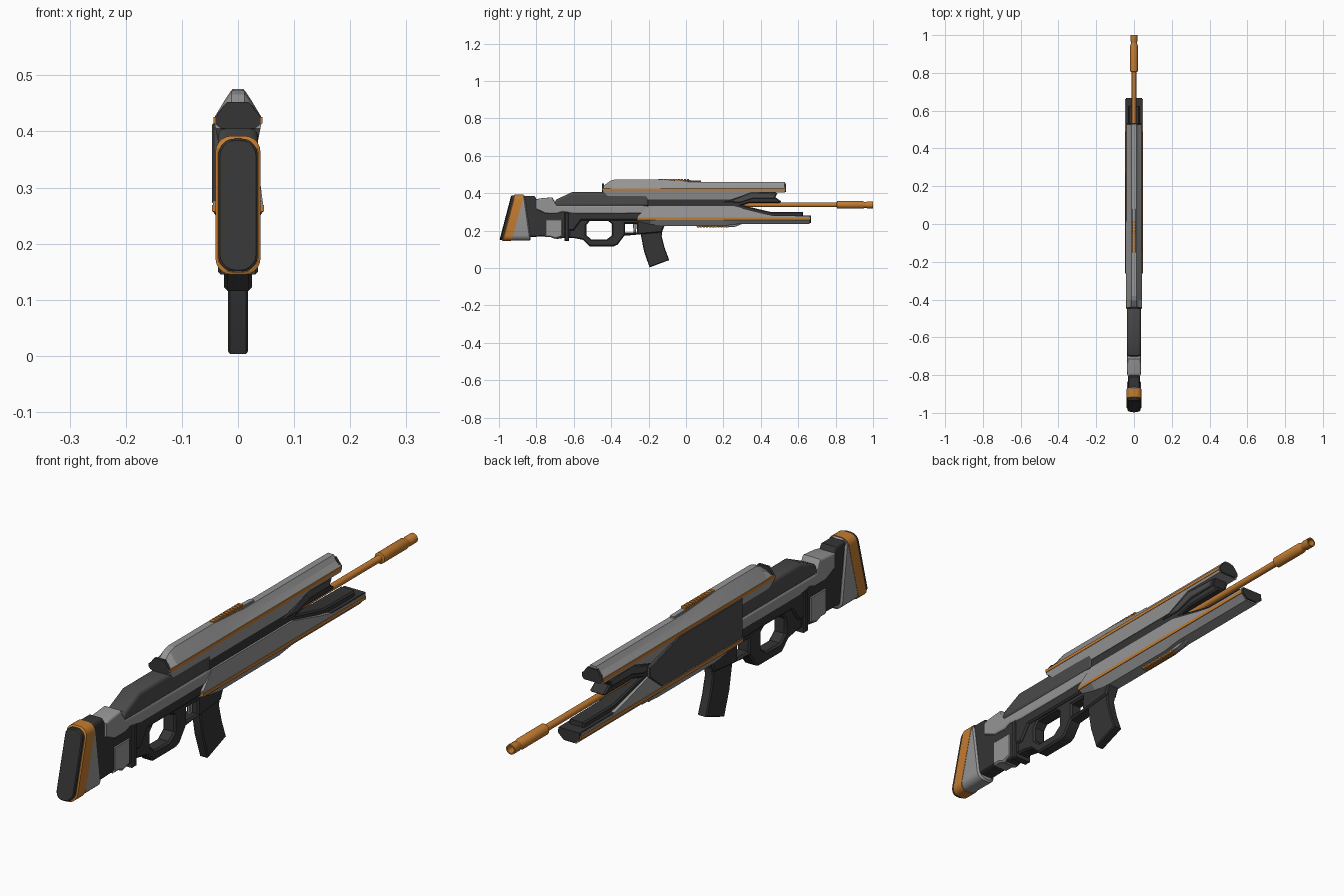
import bpy, bmesh
from math import sin, cos, pi, radians
from mathutils import Matrix

if "Cube" in bpy.data.objects:
    bpy.data.objects.remove(bpy.data.objects["Cube"])

def material(name, r, g, b):
    m = bpy.data.materials.new(name)
    m.diffuse_color = (r, g, b, 1)
    m.use_nodes = True
    m.node_tree.nodes["Principled BSDF"].inputs["Base Color"].default_value = m.diffuse_color
    return m

DARK = material("dark", .035, .035, .035)
MID = material("mid_dark", .07, .07, .07)
GREY = material("grey", .3, .3, .3)
ORANGE = material("orange", .55, .2, .03)

def finish(ob, mat, smooth=30):
    bpy.ops.object.select_all(action='DESELECT')
    ob.select_set(True)
    bpy.context.view_layer.objects.active = ob
    if ob.type == 'CURVE':
        bpy.ops.object.convert(target='MESH')
        ob = bpy.context.object
    ob.data.materials.clear()
    ob.data.materials.append(mat)
    bpy.ops.object.shade_smooth_by_angle(angle=radians(smooth))
    return ob

def plate(name, half, mat, *outlines, bevel=.006, x=0, res=0):
    """Side profile (y, z), with optional holes, extruded to +-half in x."""
    cu = bpy.data.curves.new(name, 'CURVE')
    cu.dimensions, cu.fill_mode = '2D', 'BOTH'
    cu.extrude, cu.bevel_depth = half - bevel, bevel
    cu.bevel_resolution, cu.offset = res, -bevel
    for pts in outlines:
        s = cu.splines.new('POLY')
        s.points.add(len(pts) - 1)
        for p, (y, z) in zip(s.points, pts):
            p.co = (y, z, 0, 1)
        s.use_cyclic_u = True
    ob = bpy.data.objects.new(name, cu)
    bpy.context.collection.objects.link(ob)
    ob.matrix_world = Matrix(((0, 0, 1, x), (1, 0, 0, 0), (0, 1, 0, 0), (0, 0, 0, 1)))
    return finish(ob, mat)

def loft(name, rings, mat, smooth=30):
    """Skin a row of closed rings and cap both ends."""
    bm = bmesh.new()
    vs = [[bm.verts.new(p) for p in r] for r in rings]
    for a, b in zip(vs, vs[1:]):
        for i in range(len(a)):
            j = (i + 1) % len(a)
            bm.faces.new((a[i], a[j], b[j], b[i]))
    bm.faces.new(vs[0])
    bm.faces.new(vs[-1])
    bmesh.ops.recalc_face_normals(bm, faces=bm.faces)
    me = bpy.data.meshes.new(name)
    bm.to_mesh(me)
    bm.free()
    ob = bpy.data.objects.new(name, me)
    bpy.context.collection.objects.link(ob)
    return finish(ob, mat, smooth)

def mirrored(y, half):
    return [(x, y, z) for x, z in half] + [(-x, y, z) for x, z in reversed(half)]

def hull(name, stations, shape, mat):
    return loft(name, [mirrored(y, shape(z)) for y, z in stations], mat, 10)

# butt: curved rounded-rectangle layers
def back(z):
    t = (z - .145) / .245
    return -1 + .1 * t - .035 * t * t

def front(z):
    return -.835 - .14 * (z - .145)

def butt_ring(inset, yfun):
    pts, r = [], .028
    hx, z0, z1 = .04 - inset, .145 + inset, .392 - inset
    for k, (cx, cz) in enumerate(((hx - r, z1 - r), (r - hx, z1 - r), (r - hx, z0 + r), (hx - r, z0 + r))):
        for i in range(6):
            a = k * pi / 2 + i * pi / 10
            x, z = cx + r * cos(a), cz + r * sin(a)
            pts.append((x, yfun(z), z))
    return pts

at = lambda d: (lambda z: back(z) + d)
loft("butt_pad", [butt_ring(.008, at(0)), butt_ring(.005, at(.004)), butt_ring(.005, at(.02))], DARK)
loft("butt_band", [butt_ring(.004, at(.014)), butt_ring(0, at(.018)), butt_ring(0, at(.065))], ORANGE)
loft("butt_base", [butt_ring(.002, at(.06)), butt_ring(.002, front), butt_ring(.008, lambda z: front(z) + .006)], GREY)

# stock neck and cheek panels
plate("stock_neck", .031, DARK, [(-.88, .385), (-.81, .385), (-.795, .36), (-.62, .33), (-.62, .165), (-.69, .155),
      (-.71, .17), (-.85, .165), (-.85, .25), (-.88, .3)], bevel=.01, res=2)
plate("cheek_piece", .036, GREY, [(-.805, .366), (-.78, .372), (-.715, .378), (-.69, .335), (-.24, .335), (-.2, .33),
      (-.2, .29), (-.6, .29), (-.66, .3), (-.69, .29), (-.75, .29), (-.805, .315)], bevel=.008, res=2)
plate("stock_lower_panel", .034, GREY, [(-.755, .262), (-.66, .262), (-.66, .168), (-.7, .155), (-.725, .165), (-.755, .165)])
plate("stock_ridge", .036, DARK, [(-.65, .3), (-.625, .3), (-.625, .145), (-.65, .145)], bevel=.005)

# receiver
plate("receiver_top", .036, MID, [(-.71, .33), (-.695, .365), (-.61, .405), (-.445, .405), (-.2, .395), (-.2, .33)],
      bevel=.014, res=3)
plate("receiver_lower", .025, DARK,
      [(-.64, .3), (-.2, .3), (-.12, .26), (-.115, .225), (-.13, .19), (-.24, .18), (-.33, .172), (-.365, .125),
       (-.385, .116), (-.515, .116), (-.55, .15), (-.6, .16), (-.64, .16)],
      [(-.515, .25), (-.415, .25), (-.395, .235), (-.395, .175), (-.425, .152), (-.505, .152), (-.533, .175), (-.533, .23)],
      [(-.325, .236), (-.262, .236), (-.262, .19), (-.325, .19)])
plate("receiver_side", .033, DARK, [(-.64, .3), (-.2, .3), (-.24, .255), (-.56, .255), (-.6, .2), (-.64, .2)])
plate("trigger", .006, GREY, [(-.285, .245), (-.262, .245), (-.268, .19), (-.28, .19)], bevel=.002)
plate("magazine", .018, DARK, [(-.245, .24), (-.12, .24), (-.13, .17), (-.115, .11), (-.09, .042), (-.195, .003),
      (-.225, .09), (-.24, .17)], bevel=.004)

# dark inner core with stepped nose
plate("core", .03, DARK, [(-.44, .41), (.49, .402), (.478, .378), (.51, .355), (.5, .348), (.34, .348), (.25, .32),
      (.25, .27), (-.2, .27), (-.44, .34)], bevel=.005)
plate("core_nose_plates", .036, MID, [(.2, .353), (.25, .365), (.35, .404), (.485, .398), (.472, .372), (.36, .372),
      (.29, .35)], bevel=.003)
plate("lower_nose", .03, DARK, [(.2, .345), (.28, .34), (.45, .3), (.625, .298), (.625, .26), (.2, .26)], bevel=.005)

# upper handguard: roof, stripe and undercut
hull("upper_roof", [(-.445, .436), (-.405, .466), (-.38, .473), (-.16, .473), (.02, .46), (.53, .46)],
     lambda z: [(.042, .425), (.024, max(.43, z - .018)), (.012, z)], GREY)
hull("upper_stripe", [(-.447, .414), (.532, .414)], lambda z: [(.0435, z), (.0435, .426)], ORANGE)
hull("upper_undercut", [(-.445, .405), (-.39, .365), (.235, .365), (.35, .404), (.53, .404)],
     lambda z: [(.042, .415), (.042 - .2 * (.415 - z), z)], GREY)
for name, y in (("upper_rear_cap", -.449), ("upper_front_cap", .525)):
    hull(name, [(y, .452), (y + .01, .452)],
         lambda z: [(.03, .405), (.04, .413), (.04, .426), (.02, z)], DARK)

# lower handguard
hull("lower_upper_side", [(-.26, .276), (-.2, .33), (.26, .33), (.41, .292), (.48, .277), (.66, .276)],
     lambda z: [(.045, .268), (.045 - .13 * (z - .268), z)], GREY)
hull("lower_stripe", [(-.262, .257), (.663, .257)], lambda z: [(.0465, z), (.0465, .269)], ORANGE)
hull("lower_keel", [(-.26, .25), (-.19, .232), (-.12, .225), (.2, .225), (.28, .235), (.66, .235)],
     lambda z: [(.045, .258), (.024, z)], GREY)
hull("lower_front_channel", [(.47, .28), (.667, .28)], lambda z: [(.022, .24), (.042, .258), (.042, z)], DARK)

# wide cover plate on the left side only
plate("left_cover", .007, MID, [(-.26, .415), (.1, .415), (.27, .365), (.27, .33), (.2, .27), (-.26, .27)],
      x=-.039, bevel=.003)

# ribbed grips above and below
for name, y0, z in (("top", -.15, .473), ("bottom", .06, .221)):
    tilt = -.004 if name == "top" else 0
    plate(name + "_grip_base", .01, GREY, [(y0, z - .01), (y0, z + .002), (y0 + .23, z + .002 + 2 * tilt),
          (y0 + .23, z - .014)] if name == "top" else
          [(y0 - .02, .235), (y0 + .24, .235), (y0 + .2, .219), (y0, .219)], bevel=.002)
    for i in range(11):
        y = y0 + i * .0155
        plate(f"{name}_grip_rib_{i}", .011, ORANGE,
              [(y, z - .014), (y, z + .003), (y + .011, z + .003), (y + .011, z - .014)] if name == "top" else
              [(y, z - .006), (y, z + .01), (y + .011, z + .01), (y + .011, z - .006)], bevel=.002)

# barrel with hollow muzzle
loft("barrel", [[(r * cos(k * pi / 12), y, .337 + r * sin(k * pi / 12)) for k in range(24)] for y, r in
     ((.2, .012), (.805, .012), (.808, .02), (.945, .02), (.955, .016), (.963, .016), (.968, .018), (1, .018),
      (1, .013), (.93, .012))], ORANGE)
